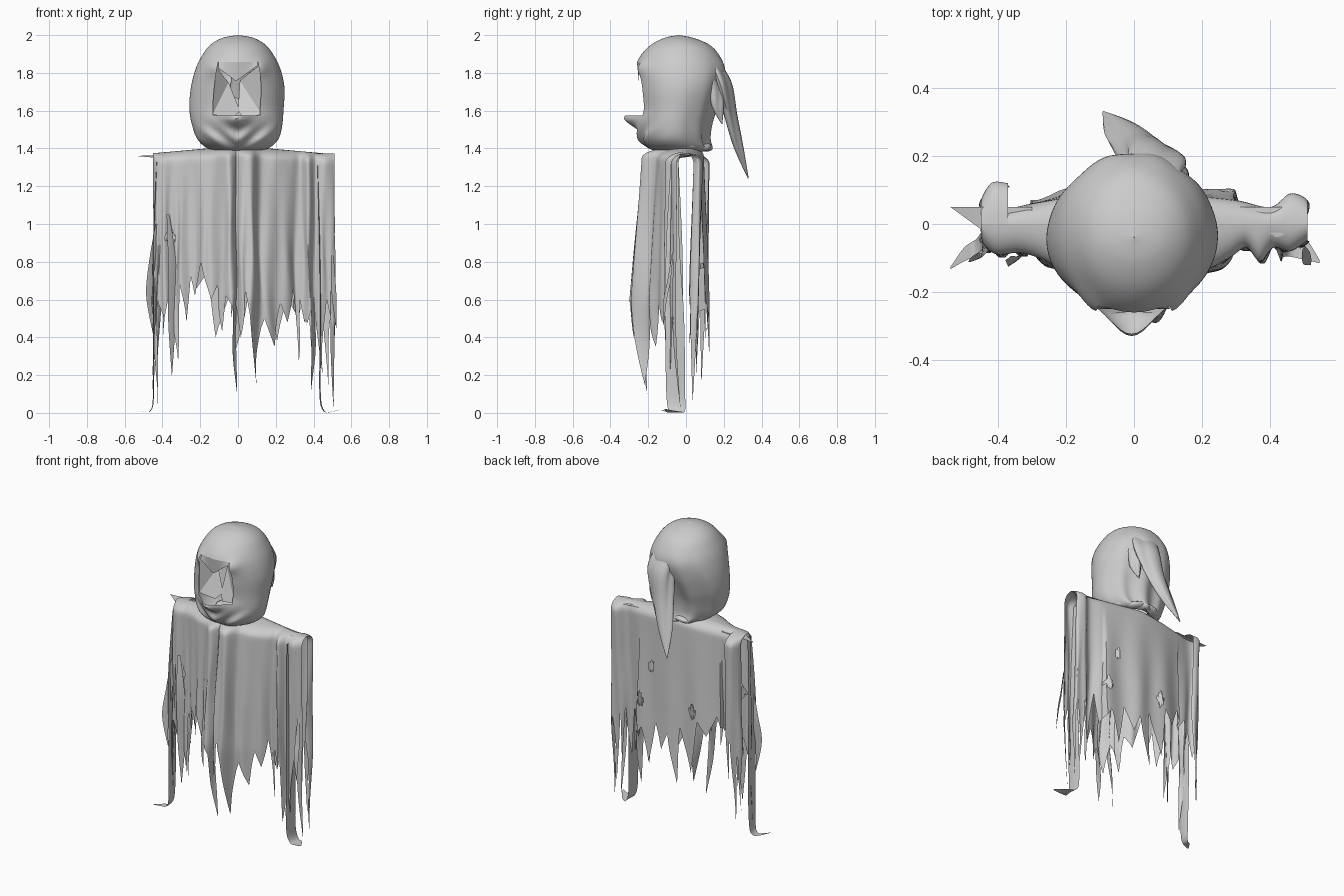
import bpy, bmesh, math, random
from mathutils import Vector

if "Cube" in bpy.data.objects:
    bpy.data.objects.remove(bpy.data.objects["Cube"])

random.seed(4)


def make(name, verts, faces, angle=50):
    me = bpy.data.meshes.new(name)
    me.from_pydata([tuple(v) for v in verts], [], faces)
    bm = bmesh.new()
    bm.from_mesh(me)
    bmesh.ops.remove_doubles(bm, verts=bm.verts, dist=0.0004)
    loose = [v for v in bm.verts if not v.link_faces]
    bmesh.ops.delete(bm, geom=loose, context='VERTS')
    bmesh.ops.recalc_face_normals(bm, faces=bm.faces)
    bm.to_mesh(me)
    bm.free()
    ob = bpy.data.objects.new(name, me)
    bpy.context.collection.objects.link(ob)
    bpy.ops.object.select_all(action='DESELECT')
    ob.select_set(True)
    bpy.context.view_layer.objects.active = ob
    bpy.ops.object.shade_smooth_by_angle(angle=math.radians(angle))
    return ob


def spline(pts, t):
    # smooth curve through points, t in 0..1
    f = t * (len(pts) - 1)
    i = min(int(f), len(pts) - 2)
    f -= i
    p = [Vector(pts[max(0, min(len(pts) - 1, i + k))]) for k in (-1, 0, 1, 2)]
    return 0.5 * (2 * p[1] + (p[2] - p[0]) * f + (2 * p[0] - 5 * p[1] + 4 * p[2] - p[3]) * f * f
                  + (3 * p[1] - p[0] - 3 * p[2] + p[3]) * f ** 3)


def grid_faces(n, m, closed=False):
    return [(i * m + j, i * m + (j + 1) % m, (i + 1) * m + (j + 1) % m, (i + 1) * m + j)
            for i in range(n - 1) for j in range(m if closed else m - 1)]


def cloth(name, plan, hem, holes=()):
    # Draped sheet: plan curve seen from above, ragged hem heights, rounded over the shoulder
    n = len(hem) - 1
    ts = [(i + (random.uniform(-.35, .35) if 0 < i < n else 0)) / n for i in range(n + 1)]
    cols = [(ts[i] + (ts[i + 1] - ts[i]) * k / 6, hem[i] + (hem[i + 1] - hem[i]) * k / 6)
            for i in range(n) for k in range(6)] + [(1, hem[-1])]
    verts, arch, rows = [], 7, 36
    for t, bottom in cols:
        x, y = spline(plan, t)
        zr = 1.415 - .09 * min(abs(x), .45)
        for j in range(arch):
            a = math.pi / 2 * j / arch
            verts.append((x, y * math.sin(a), zr - .06 * (1 - math.cos(a))))
        for j in range(rows):
            z = zr - .06 + (bottom - zr + .06) * j / (rows - 1)
            d = zr - .06 - z
            dy = .009 * math.sin(50 * t) * min(1, d * 2)
            if y < -.03:
                dy -= .10 * min(d, 1.5 - d) * max(0, 1 - abs(x) / .3)
            elif y > .02:
                dy += d * (.03 if abs(x) < .3 else -.025)
            verts.append((x + .008 * math.sin(9 * z + 30 * t) * min(1, d), y + dy, z))
    faces = []
    for f in grid_faces(len(cols), arch + rows):
        c = sum((Vector(verts[i]) for i in f), Vector()) / 4
        if not any(abs(c.x - hx) / r + abs(c.z - hz) / (1.6 * r) < 1 for hx, hz, r in holes):
            faces.append(f)
    return make(name, verts, faces)


def ribbon(name, path, widths, direction, n=28):
    # Hanging strip with changing width
    verts = []
    d = Vector(direction)
    for i in range(n):
        t = i / (n - 1)
        p = spline(path, t)
        w = spline([(a, 0) for a in widths], t)[0]
        verts += [p - d * w, p + Vector((.15 * w, 0, 0)), p + d * w]
    return make(name, verts, grid_faces(n, 3))


# Front of the cloak, two halves meeting at the middle
cloth("cloak_front_left",
      [(0, -.17), (-.05, -.23), (-.12, -.17), (-.2, -.14), (-.28, -.1), (-.34, -.085),
       (-.40, -.09), (-.435, -.07), (-.45, -.04)],
      [.6, .1, .55, .62, .43, .68, .6, .8, .62, .72, .48, .68, .27, .55, .62, .5, .6, .05, .6, .1, .7],
      [(-.36, .93, .03)])
cloth("cloak_front_right",
      [(-.03, -.16), (.02, -.22), (.07, -.23), (.12, -.16), (.2, -.14), (.28, -.1), (.33, -.07),
       (.37, -.11), (.41, -.07), (.46, -.08), (.51, -.05)],
      [.5, .6, .4, .65, .52, .15, .45, .5, .35, .58, .48, .66, .27, .6, .45, .55, .12, .5, .2, .6, .45, .75],
      [(.35, .45, .025)])

# Back of the cloak
cloth("cloak_back",
      [(-.37, .12), (-.42, .12), (-.45, .06), (-.40, .04), (-.3, .06), (-.15, .085), (0, .095), (.15, .085),
       (.3, .07), (.40, .05), (.46, .09), (.51, .07), (.49, .04)],
      [.8, .4, .7, .15, .6, .2, .65, .55, .75, .62, .78, .7, .8, .66, .75, .4, .68, .3, .62, .5, .65, .38,
       .6, .5, .7, .35, .68, .3, .65, .15, .6, .5, .05, .55, .75],
      [(.2, 1.02, .025), (.28, .78, .03), (-.12, .8, .03)])

# Long sleeve strips with ends lying on the floor
ribbon("sleeve_strip_right", [(.42, -.06, 1.33), (.43, -.07, .9), (.435, -.06, .5), (.43, -.055, .12),
                              (.45, -.05, .012), (.5, -.07, .008), (.545, -.11, .02)],
       [.02, .035, .05, .05, .045, .035, .005], (0, 1, 0))
ribbon("sleeve_strip_left", [(-.43, -.06, 1.33), (-.45, -.06, .9), (-.45, -.055, .5), (-.45, -.06, .1),
                             (-.465, -.07, .012), (-.5, -.09, .008), (-.54, -.13, .015)],
       [.02, .04, .04, .035, .025, .02, .003], (0, 1, 0))

# Loose tatters along the sides
for name, path, w in [
    ("tatter_left_outer", [(-.43, -.08, 1.0), (-.455, -.08, .8), (-.47, -.1, .62), (-.45, -.1, .42)], .02),
    ("tatter_left_inner", [(-.37, -.1, 1.05), (-.35, -.11, .8), (-.35, -.1, .5), (-.35, -.1, .2)], .025),
    ("tatter_right_outer", [(.5, -.05, 1.1), (.505, -.06, .8), (.5, -.06, .4), (.505, -.03, .03)], .014),
    ("tatter_right_flap", [(.5, -.07, .85), (.505, -.09, .7), (.51, -.11, .6), (.52, -.12, .45)], .014),
]:
    ribbon(name, path, [.4 * w, w, w, .05 * w], (.8, .6, 0))

# Pointed shoulder flaps
make("shoulder_flap_left", [(-.36, -.07, 1.355), (-.43, -.03, 1.35), (-.54, .05, 1.36), (-.43, .05, 1.365),
                            (-.3, .05, 1.37), (-.3, -.02, 1.385)],
     [(0, 1, 5), (1, 2, 3), (1, 3, 4, 5)])
make("shoulder_flap_right", [(.37, -.08, 1.34), (.44, -.03, 1.372), (.51, .05, 1.355), (.42, .05, 1.36),
                             (.3, .05, 1.37), (.3, -.02, 1.384)],
     [(0, 1, 5), (1, 2, 3), (1, 3, 4, 5)])

# Hood shell: (z, half width, front y, back y), with a face opening
rings = [(1.385, .09, -.14, .11), (1.40, .16, -.20, .13), (1.45, .215, -.245, .12), (1.53, .24, -.25, .13),
         (1.62, .25, -.25, .16), (1.72, .248, -.262, .195), (1.81, .228, -.272, .21), (1.88, .197, -.248, .185),
         (1.945, .15, -.19, .13), (1.985, .083, -.115, .04), (2.0, 0.001, -.04, -.038)]
N, M = 61, 96
verts, level = [], []
for i in range(N):
    z, w, yf, yb = spline(rings, i / (N - 1))
    level.append(z)
    for j in range(M):
        a = 2 * math.pi * j / M
        c, s = math.cos(a), math.sin(a)
        x, mid = w * c, (yf + yb) / 2
        y = mid + (yb - yf) / 2 * s
        if s < 0:
            # chin lip, brim corners and cowl folds
            y -= .08 * math.exp(-(x / .08) ** 2 - ((z - 1.565) / (.05 if z < 1.565 else .03)) ** 2)
            y -= .02 * math.exp(-((abs(x) - .125) / .04) ** 2 - ((z - 1.83) / .04) ** 2)
            y += .012 * math.sin((z - .9 * abs(x)) * 60) * -s * math.exp(-((z - 1.46) / .06) ** 2)
        else:
            y += .012 * math.sin(9 * a + 5 * z) * s * max(0, min(1, (1.9 - z) * 3))
        verts.append((x - .008 * math.exp(-((z - 1.6) / .1) ** 2), y, z))
lo = min(range(N), key=lambda i: abs(level[i] - 1.575))
hi = min(range(N), key=lambda i: abs(level[i] - 1.86))
faces = [f for f in grid_faces(N, M, True)
         if not (lo <= f[0] // M < hi and 3 * M // 4 - 8 <= f[0] % M < 3 * M // 4 + 8)]
make("hood", verts, faces)

# Forehead cloth hanging down to a point inside the opening
edge = [Vector(verts[hi * M + 3 * M // 4 + k]) for k in range(-8, 9)]
tip = Vector((-.01, -.25, 1.755))
flap = [p.lerp(Vector((p.x, tip.y, tip.z + .75 * abs(p.x - tip.x))), r / 5) for r in range(6) for p in edge]
make("forehead_cloth", flap, grid_faces(6, 17))

# Folded veil pieces inside the face opening
make("face_veil_left", [(-.135, -.22, 1.85), (-.135, -.215, 1.58), (-.03, -.2, 1.56), (.01, -.17, 1.6),
                        (-.05, -.14, 1.75)], [(0, 1, 4), (1, 2, 3, 4)], 20)
make("face_veil_right", [(.125, -.22, 1.85), (.125, -.215, 1.58), (.03, -.21, 1.56), (0, -.18, 1.6),
                         (.01, -.13, 1.76)], [(0, 1, 4), (1, 2, 3, 4)], 20)

# Hood tails hanging at the back
for name, pts in [
    ("hood_tail_long", [(.03, .13, 1.88, .07, .03), (.05, .19, 1.75, .09, .045), (.02, .23, 1.58, .075, .035),
                        (-.03, .275, 1.41, .05, .025), (-.09, .33, 1.24, .002, .002)]),
    ("hood_tail_short", [(.1, .11, 1.82, .05, .04), (.11, .15, 1.72, .045, .04), (.12, .165, 1.62, .035, .03),
                         (.12, .19, 1.53, .002, .002)]),
]:
    verts = []
    for i in range(30):
        x, y, z, w, d = spline(pts, i / 29)
        for j in range(28):
            a = 2 * math.pi * j / 28
            r = 1 + .18 * math.cos(3 * a + .1 * i)
            verts.append((x + w * r * math.cos(a), y + d * r * math.sin(a), z))
    make(name, verts, grid_faces(30, 28, True))

# Bunched neck wrap
verts = []
for i in range(64):
    a = 2 * math.pi * i / 64
    for j in range(12):
        b = 2 * math.pi * j / 12
        r = .115 + .032 * math.cos(b) + .006 * math.sin(7 * a)
        verts.append((1.1 * r * math.cos(a), -.01 + r * math.sin(a),
                      1.41 + .02 * math.sin(b) + .006 * math.sin(5 * a)))
make("neck_wrap", verts, grid_faces(64, 12, True) + [(63 * 12 + j, 63 * 12 + (j + 1) % 12, (j + 1) % 12, j)
                                                     for j in range(12)])
